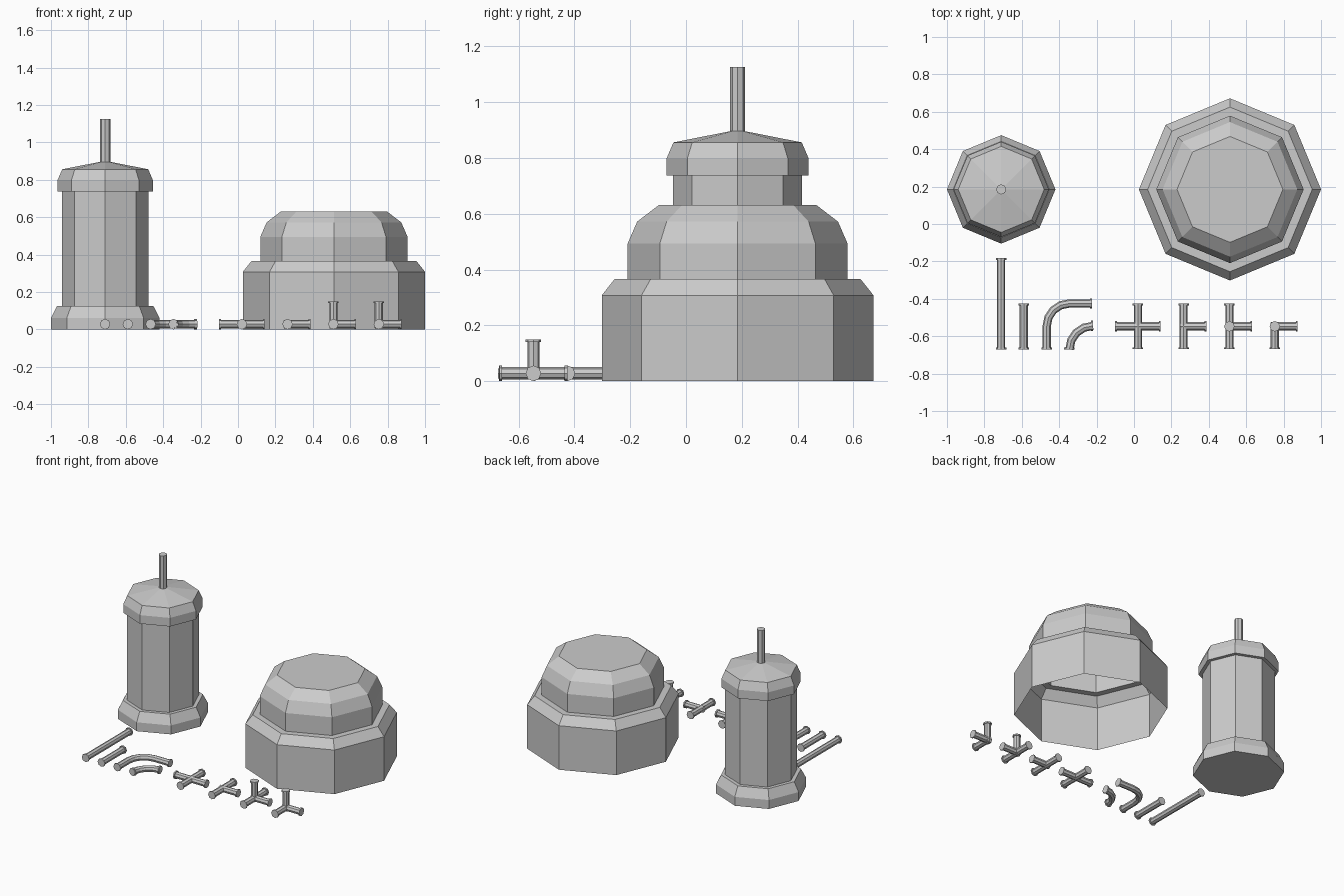
import bpy, bmesh
from math import sin, cos, pi
from mathutils import Vector

if "Cube" in bpy.data.objects:
    bpy.data.objects.remove(bpy.data.objects["Cube"])

SIDES = 8
TUBE_R, FLANGE_R, FLANGE_T = 0.022, 0.028, 0.01
Y0, YC, ARM = -0.67, -0.547, 0.122   # pipe row front, centre line, arm length
Z = FLANGE_R


def finish(bm, name, location=(0, 0, 0)):
    mesh = bpy.data.meshes.new(name)
    bm.normal_update()
    bm.to_mesh(mesh)
    bm.free()
    obj = bpy.data.objects.new(name, mesh)
    obj.location = location
    bpy.context.collection.objects.link(obj)
    return obj


def bridge(bm, rings):
    for a, b in zip(rings, rings[1:]):
        for i in range(SIDES):
            j = (i + 1) % SIDES
            bm.faces.new((a[i], a[j], b[j], b[i]))


def lathe(name, profile, location, closed_bottom):
    bm = bmesh.new()
    rings = [[bm.verts.new((r * cos(2 * pi * i / SIDES), r * sin(2 * pi * i / SIDES), z))
              for i in range(SIDES)] for r, z in profile]
    bridge(bm, rings)
    bm.faces.new(rings[-1])
    if closed_bottom:
        bm.faces.new(rings[0][::-1])
    return finish(bm, name, location)


def sweep(bm, path, radius):
    """Octagonal tube along a path, capped at both ends."""
    pts = [Vector(p) for p in path]
    up = Vector((0, 1, 0)) if abs((pts[1] - pts[0]).normalized().z) > 0.9 else Vector((0, 0, 1))
    rings = []
    for k, p in enumerate(pts):
        d_in = (p - pts[k - 1]).normalized() if k else (pts[1] - p).normalized()
        d_out = (pts[k + 1] - p).normalized() if k < len(pts) - 1 else d_in
        t = (d_in + d_out).normalized()
        side = up.cross(t).normalized()
        miter = radius / t.dot(d_in)
        rings.append([bm.verts.new(p + side * cos(2 * pi * i / SIDES) * miter
                                   + up * sin(2 * pi * i / SIDES) * radius)
                      for i in range(SIDES)])
    bridge(bm, rings)
    bm.faces.new(rings[0])
    bm.faces.new(rings[-1])


def flange(bm, end, direction):
    end, d = Vector(end), Vector(direction)
    sweep(bm, [end - d * FLANGE_T, end], FLANGE_R)


def pipe(name, path, d_start, d_end):
    bm = bmesh.new()
    sweep(bm, path, TUBE_R)
    flange(bm, path[0], d_start)
    flange(bm, path[-1], d_end)
    bmesh.ops.recalc_face_normals(bm, faces=bm.faces)
    finish(bm, name)


def junction(name, x, arms):
    bm = bmesh.new()
    c = Vector((x, YC, Z))
    for a in arms:
        d = Vector(a)
        # start slightly behind the centre so the arms overlap
        sweep(bm, [c - d * TUBE_R * 0.9, c + d * ARM], TUBE_R)
        flange(bm, c + d * ARM, d)
    bmesh.ops.recalc_face_normals(bm, faces=bm.faces)
    finish(bm, name)


def arc(x, y, radius, steps=4):
    """Quarter turn from heading +y to heading +x, starting at (x, y)."""
    return [(x + radius * (1 - cos(pi / 2 * i / steps)),
             y + radius * sin(pi / 2 * i / steps), Z) for i in range(steps + 1)]


# Storage tower with chimney
lathe("tower", [(0.29, 0), (0.29, 0.062), (0.257, 0.126), (0.231, 0.126), (0.231, 0.738),
                (0.255, 0.738), (0.255, 0.798), (0.23, 0.856), (0.027, 0.896), (0.027, 1.126)],
      (-0.71, 0.185, 0), True)

# Domed tank, an open shell underneath
lathe("domed_tank", [(0.487, 0), (0.487, 0.308), (0.44, 0.367), (0.394, 0.367), (0.394, 0.494),
                     (0.36, 0.572), (0.283, 0.631)],
      (0.513, 0.185, 0), False)

# Straight pipes
FWD, BACK, RIGHT, UP = (0, -1, 0), (0, 1, 0), (1, 0, 0), (0, 0, 1)
LEFT = (-1, 0, 0)
pipe("long_pipe", [(-0.711, Y0, Z), (-0.711, -0.182, Z)], FWD, BACK)
pipe("short_pipe", [(-0.589, Y0, Z), (-0.589, -0.426, Z)], FWD, BACK)

# Elbow pipes
pipe("large_elbow", [(-0.467, Y0, Z)] + arc(-0.467, YC, ARM) + [(-0.224, YC + ARM, Z)], FWD, RIGHT)
pipe("small_elbow", arc(-0.345, Y0, 0.125), FWD, RIGHT)

# Junctions
junction("cross_junction", 0.021, [FWD, BACK, LEFT, RIGHT])
junction("tee_junction", 0.265, [FWD, BACK, RIGHT])
junction("four_way_junction", 0.51, [FWD, BACK, RIGHT, UP])
junction("corner_junction", 0.753, [FWD, RIGHT, UP])
